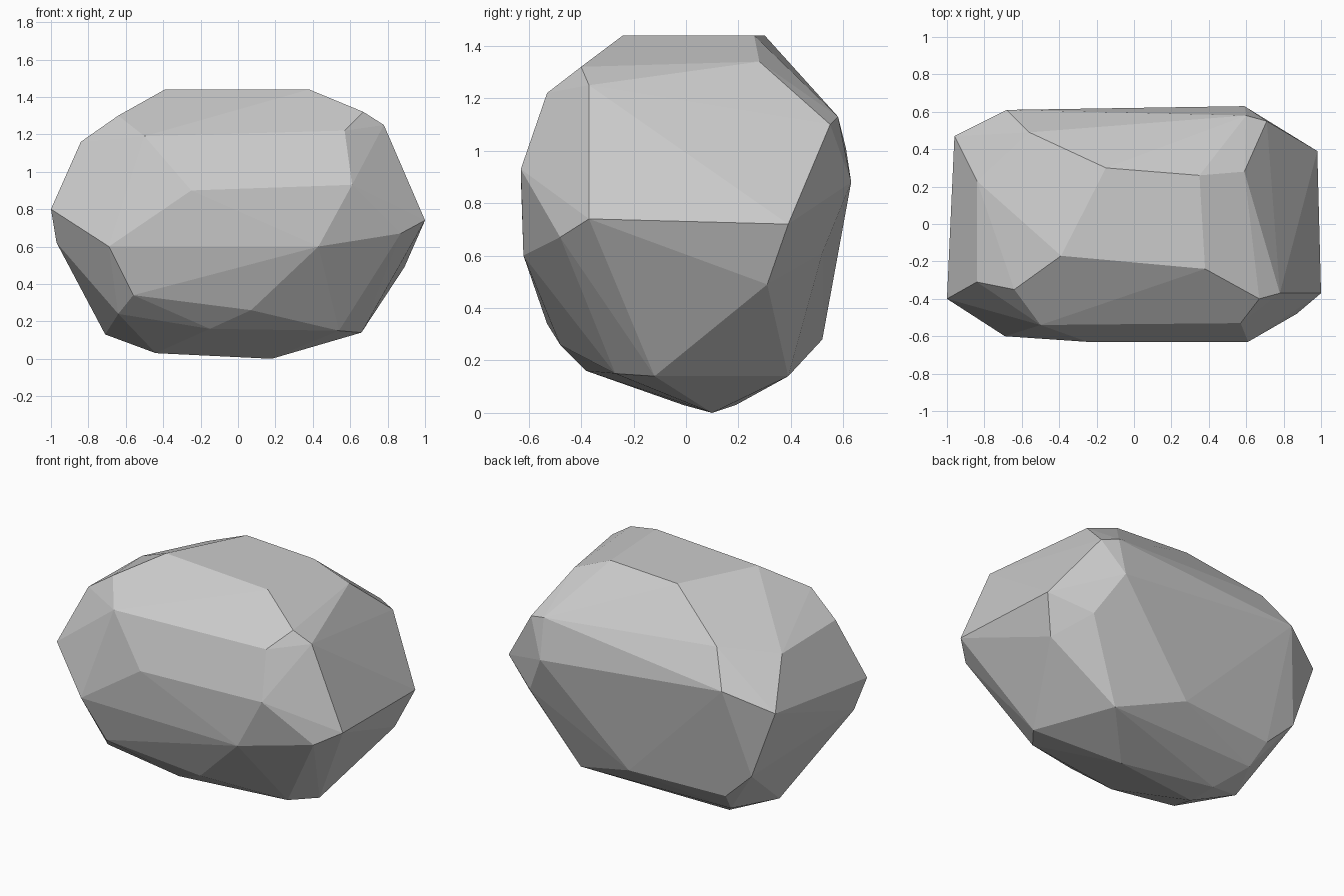
import bpy
import bmesh
from math import radians

# Remove the default cube only
default_cube = bpy.data.objects.get("Cube")
if default_cube:
    bpy.data.objects.remove(default_cube, do_unlink=True)


def make_material(name, colour):
    material = bpy.data.materials.new(name)
    material.use_nodes = True
    material.diffuse_color = colour
    shader = next(node for node in material.node_tree.nodes
                  if node.type == "BSDF_PRINCIPLED")
    shader.inputs["Base Color"].default_value = colour
    return material


def hull_object(name, corner_groups, material, unit):
    """Wrap all corner groups in one convex, flat-faced stone shell."""
    shell = bmesh.new()
    for group in corner_groups:
        for corner in group:
            shell.verts.new([value * unit for value in corner])
    hull = bmesh.ops.convex_hull(shell, input=shell.verts[:])
    # Drop any corners that ended up inside the shell
    inner = [item for item in hull["geom_interior"]
             if isinstance(item, bmesh.types.BMVert) and item.is_valid]
    bmesh.ops.delete(shell, geom=inner, context="VERTS")
    # Merge nearly level triangles into broad chiselled facets
    bmesh.ops.dissolve_limit(shell, angle_limit=radians(2.5),
                             verts=[], edges=shell.edges[:])
    bmesh.ops.recalc_face_normals(shell, faces=shell.faces[:])
    for face in shell.faces:
        face.smooth = False
    mesh = bpy.data.meshes.new(name)
    shell.to_mesh(mesh)
    shell.free()
    mesh.materials.append(material)
    stone = bpy.data.objects.new(name, mesh)
    bpy.context.collection.objects.link(stone)
    return stone


# Facet corners, in hundredths of a unit, grouped by the side of the boulder
crown = [
    (38, -24, 144), (-39, -17, 144), (-15, 30, 144), (35, 26, 144),
    (59, 28, 134), (67, -40, 132), (78, -37, 125), (-64, -35, 130),
    (-84, -31, 116), (-84, 23, 115),
]
front_side = [
    (57, -53, 122), (-50, -54, 119), (61, -63, 93), (-25, -63, 90),
    (87, -48, 67), (43, -62, 60), (-69, -60, 60), (-56, -53, 34),
    (7, -48, 26),
]
back_side = [
    (60, 58, 113), (71, 55, 110), (-56, 49, 122), (-68, 61, 101),
    (59, 63, 88), (74, 52, 61), (4, 52, 28), (-61, 47, 27),
]
ends = [
    (100, -37, 74), (98, 39, 72), (89, 31, 49),
    (-100, -40, 80), (-96, 47, 89), (-97, -31, 62), (-80, 48, 45),
]
underside = [
    (66, -12, 14), (54, -27, 15), (47, 39, 14), (18, 10, 0),
    (-15, -38, 16), (-64, -40, 24), (-71, 7, 13), (-44, -1, 3),
    (-44, 19, 3), (-57, 36, 14),
]

stone_grey = make_material("stone grey", (0.6, 0.6, 0.6, 1))
hull_object("boulder", [crown, front_side, back_side, ends, underside],
            stone_grey, unit=0.01)
